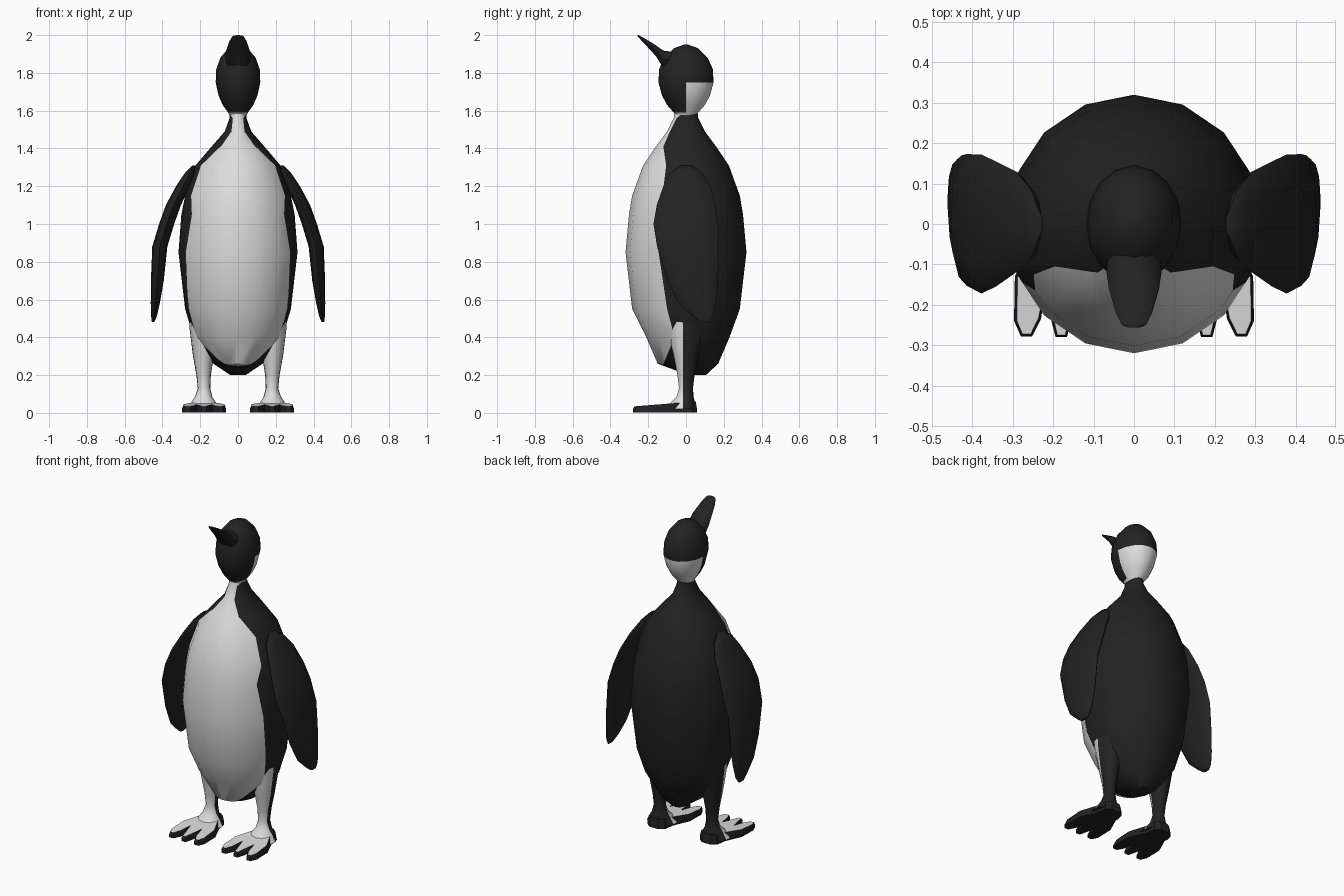
import bpy, bmesh, math
from mathutils import Vector

cube = bpy.data.objects.get("Cube")
if cube:
    bpy.data.objects.remove(cube, do_unlink=True)


def material(name, value):
    m = bpy.data.materials.new(name)
    m.use_nodes = True
    m.diffuse_color = (value, value, value, 1)
    bsdf = m.node_tree.nodes["Principled BSDF"]
    bsdf.inputs["Base Color"].default_value = (value, value, value, 1)
    bsdf.inputs["Roughness"].default_value = 0.8
    return m


MATS = [material("black_feathers", 0.016), material("white_feathers", 0.72)]


def finish(bm, name, white=None, angle=40):
    """Colour faces by a rule on their centre and normal, then make the object."""
    bmesh.ops.recalc_face_normals(bm, faces=bm.faces[:])
    for f in bm.faces:
        f.material_index = int(bool(white and white(f.calc_center_median(), f.normal)))
    mesh = bpy.data.meshes.new(name)
    bm.to_mesh(mesh)
    bm.free()
    for m in MATS:
        mesh.materials.append(m)
    ob = bpy.data.objects.new(name, mesh)
    bpy.context.collection.objects.link(ob)
    bpy.ops.object.select_all(action="DESELECT")
    ob.select_set(True)
    bpy.context.view_layer.objects.active = ob
    bpy.ops.object.shade_smooth_by_angle(angle=math.radians(angle))
    return ob


def loft(rings, sides=16, side=1, along_y=False):
    """Skin ellipses (height, centre, centre, radius, radius) with closed ends."""
    bm = bmesh.new()
    loops = []
    for h, ca, cb, ra, rb in rings:
        loop = []
        for i in range(sides):
            t = math.tau * i / sides
            a, b = ca + ra * math.cos(t), cb + rb * math.sin(t)
            loop.append(bm.verts.new((side * a, h, b) if along_y else (side * a, b, h)))
        loops.append(loop)
    for low, high in zip(loops, loops[1:]):
        for i in range(sides):
            j = (i + 1) % sides
            bm.faces.new((low[i], low[j], high[j], high[i]))
    bm.faces.new(loops[0])
    bm.faces.new(loops[-1])
    return bm


def cut(bm, faces, point, normal):
    edges = {e for f in faces for e in f.edges}
    verts = {v for f in faces for v in f.verts}
    bmesh.ops.bisect_plane(bm, geom=list(faces) + list(edges) + list(verts),
                           plane_co=point, plane_no=normal, dist=0.0005)


# Body: rings plus the y position of the white front's edge at each ring
body_rings = [(0.20, 0, 0.06, 0.04, 0.045), (0.26, 0, 0.01, 0.13, 0.16),
              (0.40, 0, 0.01, 0.235, 0.22), (0.55, 0, 0, 0.28, 0.285),
              (0.85, 0, 0, 0.315, 0.32), (1.05, 0, 0, 0.30, 0.302),
              (1.15, 0, 0, 0.28, 0.285), (1.31, 0, 0, 0.225, 0.227),
              (1.41, 0, 0, 0.14, 0.16), (1.49, 0, 0, 0.07, 0.10),
              (1.56, 0, 0, 0.045, 0.065), (1.60, 0, 0, 0.045, 0.06)]
edge_y = [-0.12, -0.12, -0.06, -0.10, -0.145, -0.165, -0.125, -0.105, -0.12, -0.085, -0.05, 0.0]
stops = [(r[0], y) for r, y in zip(body_rings, edge_y)]


def front_edge(z):
    for (z0, y0), (z1, y1) in zip(stops, stops[1:]):
        if z <= z1:
            return y0 + (y1 - y0) * (z - z0) / (z1 - z0)
    return stops[-1][1]


bm = loft(body_rings)
for (z0, y0), (z1, y1) in zip(stops, stops[1:]):
    band = [f for f in bm.faces if z0 < f.calc_center_median().z < z1]
    cut(bm, band, (0, y0, z0), Vector((0, z1 - z0, y0 - y1)).normalized())
finish(bm, "body", lambda c, n: c.y < front_edge(c.z))

# Head: white nape patch and throat
head_rings = [(z, 0, 0, r * 0.81, r) for z, r in
              [(1.565, 0.05), (1.59, 0.065), (1.63, 0.10), (1.68, 0.127), (1.75, 0.146),
               (1.82, 0.142), (1.88, 0.115), (1.93, 0.065), (1.95, 0.01)]]
finish(loft(head_rings), "head",
       lambda c, n: c.z < 1.58 or (c.y > 0 and c.z < 1.75))

# Beak, raised forward
beak_rings = [(-0.04, 0, 1.86, 0.06, 0.05), (-0.12, 0, 1.872, 0.068, 0.048),
              (-0.16, 0, 1.918, 0.062, 0.03), (-0.22, 0, 1.969, 0.045, 0.015),
              (-0.25, 0, 1.993, 0.03, 0.007), (-0.256, 0, 1.996, 0.015, 0.003)]
finish(loft(beak_rings, sides=10, along_y=True), "beak")

flipper_rings = [(0.48, 0.450, 0.10, 0.006, 0.025), (0.51, 0.445, 0.09, 0.015, 0.055),
                 (0.58, 0.438, 0.06, 0.024, 0.10), (0.70, 0.427, 0.035, 0.034, 0.135),
                 (0.88, 0.414, 0.01, 0.040, 0.163), (1.00, 0.378, 0, 0.040, 0.172),
                 (1.10, 0.342, 0, 0.040, 0.155), (1.20, 0.292, 0.005, 0.036, 0.125),
                 (1.27, 0.255, 0, 0.026, 0.085), (1.31, 0.235, 0, 0.008, 0.03)]
leg_rings = [(0.02, 0.182, -0.03, 0.09, 0.085), (0.045, 0.182, -0.02, 0.072, 0.07),
             (0.085, 0.182, -0.005, 0.046, 0.045), (0.13, 0.180, 0, 0.033, 0.037),
             (0.20, 0.182, 0, 0.038, 0.045), (0.30, 0.183, 0, 0.055, 0.065),
             (0.45, 0.185, 0, 0.072, 0.10), (0.65, 0.20, 0, 0.06, 0.10)]


def foot_outline():
    """Half of a three-toed outline, mirrored about the foot's own middle."""
    half = [(0.03, 0.058), (0.06, 0.035), (0.07, -0.03), (0.115, -0.13), (0.117, -0.24),
            (0.10, -0.278), (0.072, -0.278), (0.05, -0.235), (0.04, -0.16),
            (0.026, -0.235), (0.014, -0.28)]
    return half + [(-x, y) for x, y in reversed(half)]


for side, label in ((1, "left"), (-1, "right")):
    finish(loft(flipper_rings, sides=12, side=side), label + "_flipper", angle=50)

    # Leg: white down the front
    bm = loft(leg_rings, sides=12, side=side)
    cut(bm, bm.faces[:], (0, -0.015, 0), (0, 1, 0))
    finish(bm, label + "_leg", lambda c, n: c.y < -0.015 and c.z > 0.02)

    # Foot: black sole and rim, raised white upper
    bm = bmesh.new()
    sole = bm.faces.new([bm.verts.new((side * (0.18 + x), y, 0.003)) for x, y in foot_outline()])
    ext = bmesh.ops.extrude_face_region(bm, geom=[sole])["geom"]
    for v in ext:
        if isinstance(v, bmesh.types.BMVert):
            v.co.z = 0.022
    bmesh.ops.recalc_face_normals(bm, faces=bm.faces[:])
    top = [f for f in bm.faces if f.calc_center_median().z > 0.02]
    bmesh.ops.inset_region(bm, faces=top, thickness=0.007)
    upper = max(bm.faces, key=lambda f: (f.calc_center_median().z > 0.02) * len(f.verts))
    for v in upper.verts:
        v.co.z = 0.034 + 0.08 * (v.co.y + 0.28)
    cut(bm, [upper], (0, -0.02, 0), (0, 1, 0))
    finish(bm, label + "_foot", lambda c, n: n.z > 0.9 and c.y < -0.02 and c.z > 0.03, angle=25)
